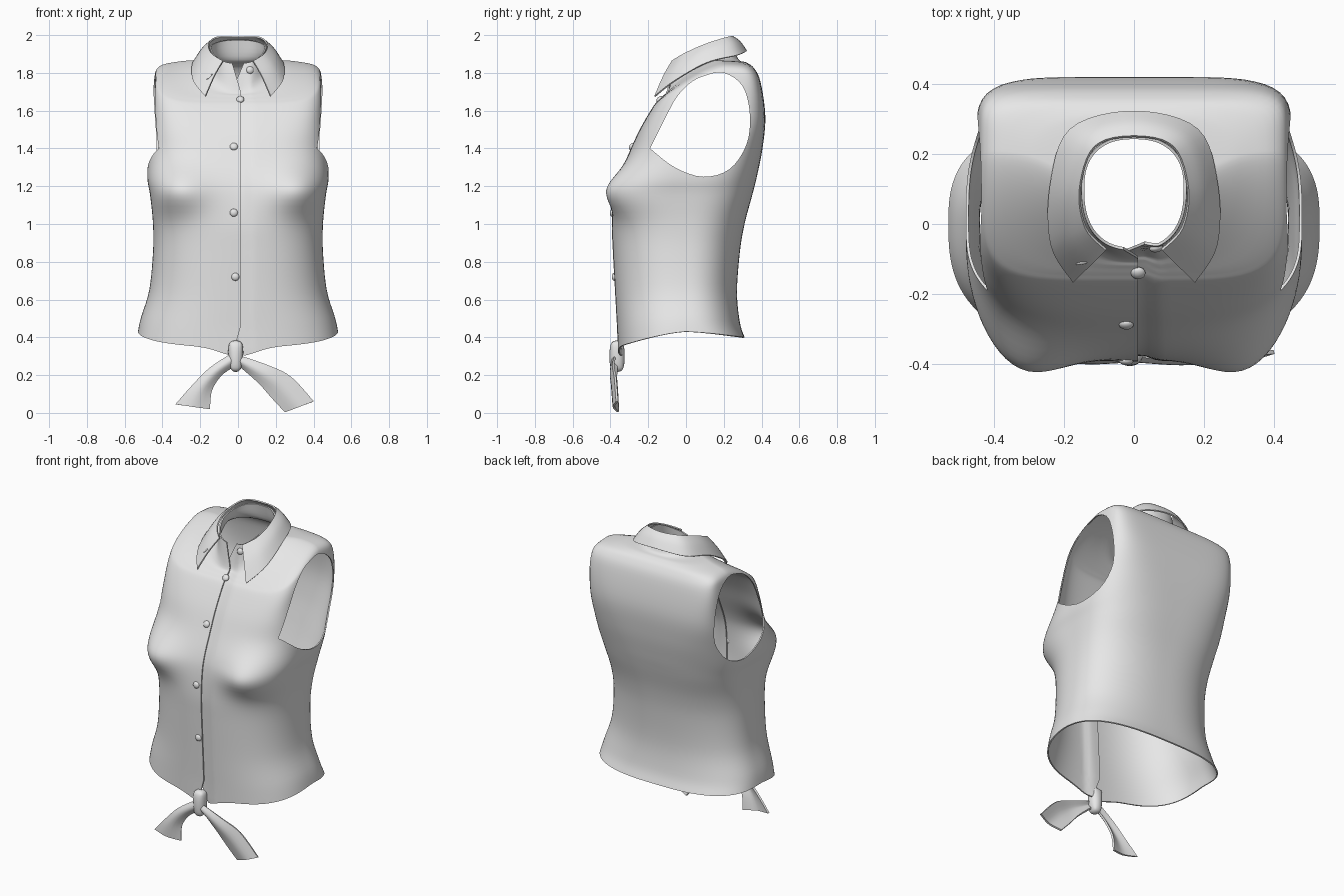
import bpy, bmesh, math
from mathutils import Vector, Matrix
from mathutils.bvhtree import BVHTree

cube = bpy.data.objects.get("Cube")
if cube:
    bpy.data.objects.remove(cube, do_unlink=True)

cloth = bpy.data.materials.new("light_grey_cloth")
cloth.use_nodes = True
GREY = (0.8, 0.8, 0.8, 1)
cloth.diffuse_color = GREY
cloth.node_tree.nodes["Principled BSDF"].inputs["Base Color"].default_value = GREY


def clamp(v):
    return max(0.0, min(1.0, v))


def spline(keys, sub):
    """Catmull-Rom curve through key tuples of any length."""
    out = []
    last = len(keys) - 1
    for i in range(last):
        p, q, r, s = (keys[max(0, min(last, i + k))] for k in (-1, 0, 1, 2))
        for j in range(sub):
            t = j / sub
            out.append(tuple(
                b + 0.5 * t * (c - a + t * (2*a - 5*b + 4*c - d + t * (3*(b - c) + d - a)))
                for a, b, c, d in zip(p, q, r, s)))
    return out + [tuple(keys[-1])]


def make_object(name, bm):
    mesh = bpy.data.meshes.new(name)
    bm.to_mesh(mesh)
    bm.free()
    obj = bpy.data.objects.new(name, mesh)
    bpy.context.collection.objects.link(obj)
    return obj


def grid_object(name, rows):
    """Skin a grid of points, row by row."""
    bm = bmesh.new()
    grid = [[bm.verts.new(p) for p in row] for row in rows]
    for low, high in zip(grid, grid[1:]):
        for i in range(len(low) - 1):
            bm.faces.new((low[i], low[i + 1], high[i + 1], high[i]))
    return make_object(name, bm)


def thicken(obj, thickness, offset):
    mod = obj.modifiers.new("thickness", 'SOLIDIFY')
    mod.thickness = thickness
    mod.offset = offset


def finish(obj):
    """Bake modifiers, assign the cloth colour and shade smooth."""
    bpy.context.view_layer.update()
    graph = bpy.context.evaluated_depsgraph_get()
    mesh = bpy.data.meshes.new_from_object(obj.evaluated_get(graph))
    obj.modifiers.clear()
    obj.data = mesh
    mesh.materials.clear()
    mesh.materials.append(cloth)
    bpy.ops.object.select_all(action='DESELECT')
    obj.select_set(True)
    bpy.context.view_layer.objects.active = obj
    bpy.ops.object.shade_smooth_by_angle(angle=math.radians(45))
    return obj


# Body rings: half width, front y, centre y, back y, front z, side z, back z,
# front squareness, back squareness
RINGS = [
    (.53, -.36, 0, .31, .35, .43, .40, 2.7, 2.8),
    (.515, -.365, 0, .285, .45, .50, .48, 2.6, 2.6),
    (.47, -.375, 0, .27, .63, .65, .64, 2.5, 2.4),
    (.45, -.387, 0, .285, .85, .85, .85, 2.5, 2.4),
    (.45, -.392, 0, .31, 1.0, 1.0, 1.0, 2.6, 2.6),
    (.465, -.38, 0, .35, 1.15, 1.15, 1.15, 3, 3),
    (.48, -.355, .01, .375, 1.25, 1.25, 1.25, 2.9, 3.2),
    (.472, -.30, .05, .405, 1.38, 1.41, 1.4, 3.1, 4),
    (.457, -.245, .11, .42, 1.5, 1.57, 1.57, 4, 5.5),
    (.445, -.175, .17, .395, 1.62, 1.76, 1.75, 5, 7),
    (.415, -.145, .20, .36, 1.655, 1.835, 1.825, 5, 6),
    (.30, -.12, .19, .32, 1.68, 1.862, 1.855, 3, 3),
    (.17, -.10, .13, .275, 1.71, 1.875, 1.875, 2.3, 2.3),
    (.15, -.075, .10, .25, 1.85, 1.94, 1.975, 2.4, 2.4),
]
COLUMNS = 128


def body_row(ring):
    a, front, mid, back, zf, zs, zb, n_front, n_back = ring
    # The front edges part at the hem and at the throat
    hem = clamp((.45 - zf) / .1)
    opening = hem + clamp((zf - 1.71) / .14)
    under = math.asin((.03 - .06 * opening) / a)
    over = math.asin((.012 - .042 * opening) / a)
    start, end = -math.pi / 2 - under, 1.5 * math.pi + over
    row = []
    for i in range(COLUMNS + 1):
        t = start + (end - start) * i / COLUMNS
        c, s = math.cos(t), math.sin(t)
        n = n_back if s > 0 else n_front
        r = (abs(c) ** n + abs(s) ** n) ** (-1 / n)
        x, w = a * r * c, min(1, abs(r * s))
        y = mid + r * s * ((back - mid) if s > 0 else (mid - front))
        z = zs + ((zb if s > 0 else zf) - zs) * w ** 1.45
        if s < 0:
            # Bust fullness, and the hem drawn down to the knot
            y -= .085 * math.exp(-((abs(x) - .335) / .115) ** 2 / 2 - ((z - 1.18) / .085) ** 2 / 2)
            z -= .05 * hem * math.exp(-(x / .13) ** 2)
            # Left panel tucks behind the right one
            if i < COLUMNS / 2:
                y += .016 * clamp((.07 - x) / .04)
        row.append((x, y, z))
    return row


body = grid_object("shirt_body", [body_row(r) for r in spline(RINGS, 5)])
thicken(body, .008, -1)

# Armhole cutters
ARMHOLE = [(-.19, 1.40), (-.06, 1.30), (.09, 1.25), (.23, 1.29), (.32, 1.42),
           (.338, 1.58), (.30, 1.73), (.20, 1.80), (.10, 1.785), (.02, 1.745),
           (-.05, 1.67), (-.10, 1.58), (-.19, 1.40)]
bm = bmesh.new()
for side in (-1, 1):
    loop = spline(ARMHOLE, 4)[:-1]
    face = bm.faces.new([bm.verts.new((side * .33, y, z)) for y, z in loop])
    ext = bmesh.ops.extrude_face_region(bm, geom=[face], use_keep_orig=True)
    bmesh.ops.translate(bm, vec=(side * .4, 0, 0),
                        verts=[g for g in ext["geom"] if isinstance(g, bmesh.types.BMVert)])
bmesh.ops.recalc_face_normals(bm, faces=bm.faces)
cutter = make_object("armhole_cutter", bm)
cutter.hide_render = True
cut = body.modifiers.new("armholes", 'BOOLEAN')
cut.operation = 'DIFFERENCE'
cut.solver = 'EXACT'
cut.object = cutter
finish(body)
bpy.data.objects.remove(cutter, do_unlink=True)


def loft(name, curves, along, across, thickness):
    """Skin a smooth sheet through several key curves."""
    lines = [spline(c, along) for c in curves]
    columns = [spline(list(points), across) for points in zip(*lines)]
    obj = grid_object(name, columns)
    thicken(obj, thickness, 0)
    return finish(obj)


def between(first, second, shift):
    return [tuple((p + q) / 2 + d for p, q, d in zip(u, v, shift))
            for u, v in zip(first, second)]


def mirrored(half):
    return [(-x, y, z) for x, y, z in reversed(half[1:])] + half


# Collar: fold line and falling leaf, from back centre to front
fold = [(0, .25, 1.99), (.112, .22, 1.988), (.154, .1, 1.95), (.138, -.01, 1.9), (.08, -.073, 1.862)]
leaf = [(0, .32, 1.915), (.18, .27, 1.893), (.237, .11, 1.853), (.235, -.06, 1.757), (.172, -.165, 1.675)]
middle = between(fold, leaf, (0, 0, .012))
collar = loft("collar", [mirrored(c) for c in (fold, middle, leaf)], 6, 4, .008)

# Tie tails at the waist
TAILS = {
    "right_tie_tail": (
        [(-.02, -.375, .32), (-.15, -.38, .235), (-.25, -.375, .135), (-.33, -.365, .045)],
        [(-.02, -.365, .25), (-.09, -.37, .20), (-.14, -.365, .12), (-.15, -.36, .02)]),
    "left_tie_tail": (
        [(.01, -.375, .30), (.16, -.385, .25), (.28, -.375, .19), (.40, -.365, .06)],
        [(.01, -.365, .25), (.11, -.37, .16), (.18, -.365, .08), (.25, -.36, .005)]),
}
for name, (upper, lower) in TAILS.items():
    loft(name, [upper, between(upper, lower, (0, -.02, 0)), lower], 5, 4, .012)

# Knot
bm = bmesh.new()
bmesh.ops.create_cube(bm, size=1)
for v in bm.verts:
    taper = .8 if v.co.z < 0 else 1
    v.co = (v.co.x * .092 * taper - .012, v.co.y * .085 - .365, v.co.z * .17 + .3)
bmesh.ops.bevel(bm, geom=bm.edges[:], offset=.024, segments=1, affect='EDGES')
knot = make_object("tie_knot", bm)
knot.modifiers.new("rounding", 'SUBSURF').levels = 2
finish(knot)


def stud(name, target, x, z, size, spin=0):
    """Sit a flattened sphere on the front of a cloth part."""
    tree = BVHTree.FromPolygons([v.co for v in target.data.vertices],
                                [p.vertices for p in target.data.polygons])
    point, normal, _, _ = tree.ray_cast(Vector((x, -1, z)), Vector((0, 1, 0)))
    if normal.y > 0:
        normal = -normal
    bm = bmesh.new()
    bmesh.ops.create_uvsphere(bm, u_segments=16, v_segments=10, radius=1)
    place = (Matrix.Translation(point) @ normal.to_track_quat('Z', 'Y').to_matrix().to_4x4()
             @ Matrix.Rotation(spin, 4, 'Z') @ Matrix.Diagonal((*size, 1)))
    bmesh.ops.transform(bm, matrix=place, verts=bm.verts)
    finish(make_object(name, bm))


# Front buttons, collar button and collar buttonhole
for i, (x, z) in enumerate([(.012, 1.66), (-.022, 1.41), (-.022, 1.06), (-.014, .72)]):
    stud(f"front_button_{i + 1}", body, x, z, (.021, .021, .013))
stud("collar_button", body, .064, 1.815, (.02, .02, .012))
stud("collar_buttonhole", collar, -.15, 1.78, (.022, .005, .004), math.radians(55))
